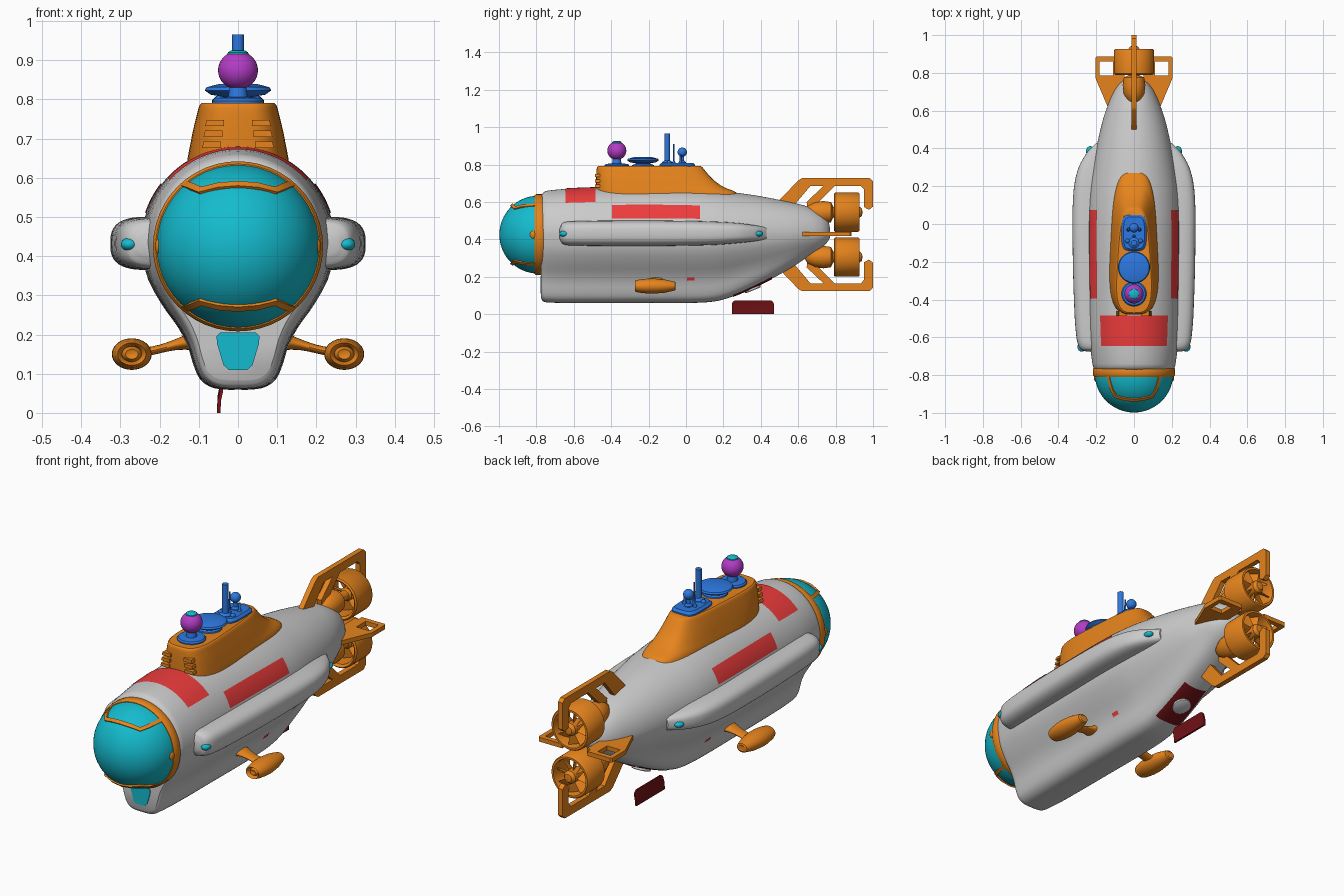
import bpy, bmesh
from math import sin, cos, pi, radians, sqrt
from mathutils import Vector as V

if "Cube" in bpy.data.objects:
    bpy.data.objects.remove(bpy.data.objects["Cube"])

def material(name, rgb):
    m = bpy.data.materials.new(name)
    m.diffuse_color = (*rgb, 1)
    m.use_nodes = True
    m.node_tree.nodes["Principled BSDF"].inputs["Base Color"].default_value = m.diffuse_color
    return m

ORANGE = material("orange", (0.79, 0.23, 0.012))
TEAL = material("teal", (0.007, 0.5, 0.62))
RED = material("red", (0.85, 0.045, 0.045))
DARK = material("dark_red", (0.17, 0.006, 0.008))
BLUE = material("blue", (0.026, 0.19, 0.75))
PURPLE = material("purple", (0.45, 0.045, 0.56))

# ---------- helpers ----------
def loft(name, rings, mat=None, caps=True, closed=True, mirror=False, angle=38):
    n = len(rings[0])
    verts = [tuple(p) for r in rings for p in r]
    faces = [(i*n + j, i*n + (j+1) % n, (i+1)*n + (j+1) % n, (i+1)*n + j)
             for i in range(len(rings)-1) for j in range(n if closed else n-1)]
    if caps:
        faces += [tuple(range(n))[::-1], tuple(range((len(rings)-1)*n, len(rings)*n))]
    me = bpy.data.meshes.new(name)
    me.from_pydata(verts, [], faces)
    bm = bmesh.new()
    bm.from_mesh(me)
    bmesh.ops.remove_doubles(bm, verts=bm.verts, dist=1e-5)
    bmesh.ops.recalc_face_normals(bm, faces=bm.faces)
    bm.to_mesh(me)
    bm.free()
    me.polygons.foreach_set("use_smooth", [True]*len(me.polygons))
    me.set_sharp_from_angle(angle=radians(angle))
    ob = bpy.data.objects.new(name, me)
    bpy.context.collection.objects.link(ob)
    if mat:
        me.materials.append(mat)
    if mirror:
        ob.modifiers.new("Mirror", "MIRROR")
    return ob

def lathe(name, prof, origin, axis, mat, scale=(1, 1), seg=32, **kw):
    # prof holds (radius, distance along axis)
    q = V((0, 0, 1)).rotation_difference(V(axis))
    rings = [[V(origin) + q @ V((r*scale[0]*cos(2*pi*k/seg), r*scale[1]*sin(2*pi*k/seg), h))
              for k in range(seg)] for r, h in prof]
    return loft(name, rings, mat, caps=False, **kw)

def blob(name, c, r, mat, **kw):
    prof = [(sin(pi*i/16) if 0 < i < 16 else 0, -r[2]*cos(pi*i/16)) for i in range(17)]
    return lathe(name, prof, c, (0, 0, 1), mat, scale=r[:2], **kw)

def prism(name, poly, plane, lo, hi, mat, **kw):
    f = {"yz": lambda a, b, t: (t, a, b), "xz": lambda a, b, t: (a, t, b),
         "xy": lambda a, b, t: (a, b, t)}[plane]
    return loft(name, [[f(a, b, t) for a, b in poly] for t in (lo, hi)], mat, **kw)

def interp(tab, x):
    # smooth interpolation of table rows whose first column is x
    n = len(tab)
    i = max(0, min(n-2, sum(r[0] <= x for r in tab) - 1))
    def slope(k, c):
        a, b = tab[max(k-1, 0)], tab[min(k+1, n-1)]
        return (b[c]-a[c]) / (b[0]-a[0])
    a, b = tab[i], tab[i+1]
    h = b[0]-a[0]
    t = (x-a[0])/h
    return [(2*t**3-3*t*t+1)*a[c] + (t**3-2*t*t+t)*h*slope(i, c) + (3*t*t-2*t**3)*b[c]
            + (t**3-t*t)*h*slope(i+1, c) for c in range(1, len(a))]

def samples(tab, k):
    return [a[0] + (b[0]-a[0])*j/k for a, b in zip(tab, tab[1:]) for j in range(k)] + [tab[-1][0]]

def sup(a, n):
    f = lambda v: (1 if v >= 0 else -1)*abs(v)**(2/n)
    return f(cos(a)), f(sin(a))

# ---------- hull: y, top, bottom, half width, keel amount ----------
CZ = 0.43
HULL = [(-.775, .63, .085, .20, 1), (-.765, .648, .07, .212, 1), (-.74, .66, .063, .22, 1),
        (-.6, .672, .06, .237, 1), (-.3, .68, .06, .245, 1), (0, .677, .06, .247, 1),
        (.15, .665, .068, .24, 1), (.25, .652, .095, .227, .95), (.4, .63, .16, .2, .7),
        (.55, .60, .24, .165, .4), (.65, .575, .305, .13, .2), (.72, .54, .35, .095, 0),
        (.76, .50, .39, .055, 0), (.77, .46, .41, .02, 0)]
KEEL = [(0, 1, 0), (1, .94, .22), (2, .79, .41), (3, .62, .57), (4, .52, .70),
        (5, .46, .83), (6, .39, .93), (7, .27, .985), (8, .12, 1), (9, 0, 1)]

def hull_point(y, u, off=0.0):
    # u: 0 top, 0.5 right side, 1 bottom, 1.5 left side
    if off:
        p, a, b = hull_point(y, u), hull_point(y, u-.01), hull_point(y, u+.01)
        return p + V((a.z-b.z, 0, b.x-a.x)).normalized()*off
    u %= 2
    s, u = (1, u) if u <= 1 else (-1, 2-u)
    top, bot, w, k = interp(HULL, y)
    if u <= .5:
        return V((s*w*sin(u*pi), y, CZ + (top-CZ)*cos(u*pi)))
    kx, kz = interp(KEEL, (u-.5)*18)
    return V((s*w*(k*kx + (1-k)*sin(u*pi)), y, CZ - (CZ-bot)*(k*kz - (1-k)*cos(u*pi))))

loft("hull", [[hull_point(y, j/48) for j in range(96)] for y in samples(HULL, 4)])

def patch(name, y0, y1, u0, u1, mat, mirror=False):
    loft(name, [[hull_point(y0+(y1-y0)*i/14, u0+(u1-u0)*j/16, .003) for j in range(17)]
                for i in range(15)], mat, caps=False, closed=False, mirror=mirror)

patch("top_panel", -.645, -.485, -.262, .262, RED)
patch("side_panel", -.395, .075, .29, .395, RED, True)
patch("small_marker", .005, .045, .69, .712, RED, True)
patch("hatch_opening", .25, .46, .87, 1.13, DARK)
lathe("hatch_disc", [(0, -.01), (.045, -.01), (.045, .009), (.04, .012), (0, .012)],
      (0, .355, interp(HULL, .355)[1]), (0, .4, -1), None)
# hanging hatch door
loft("hatch_door", [[(-.038, y, t), (-.043, y, t*.6), (-.045, y, 0), (-.054, y, 0),
                     (-.052, y, t*.6), (-.046, y, t)]
                    for y, t in ((.245, .055), (.25, .066), (.262, .074), (.453, .074),
                                 (.465, .066), (.47, .055))], DARK)
# keel window
prism("keel_window", [(-.045, .205), (.045, .205), (.055, .195), (.053, .175), (.037, .122),
                      (.024, .11), (-.024, .11), (-.037, .122), (-.053, .175), (-.055, .195)],
      "xz", -.779, -.765, TEAL)

# ---------- side pontoons: y, outer x, low z, high z ----------
PONT = [(-.675, .255, .40, .46), (-.66, .285, .375, .488), (-.6, .305, .367, .497),
        (-.4, .318, .365, .5), (-.1, .325, .365, .5), (.15, .322, .37, .495),
        (.28, .30, .38, .487), (.37, .255, .39, .475), (.43, .20, .40, .465)]
rings = []
for y in samples(PONT, 4):
    xo, lo, hi = interp(PONT, y)
    rings.append([((xo+.12)/2 + (xo-.12)/2*sup(a, 3)[0], y, (lo+hi)/2 + (hi-lo)/2*sup(a, 3)[1])
                  for a in [2*pi*j/40 for j in range(40)]])
loft("pontoon", rings, mirror=True)
blob("pontoon_front_window", (.277, -.65, .43), (.022, .026, .017), TEAL, mirror=True)
blob("pontoon_rear_window", (.232, .385, .43), (.022, .027, .015), TEAL, mirror=True)

# ---------- front dome ----------
R, C = .208, V((0, -.79, .425))
lathe("dome", [(R*sin(pi/2*i/16) if i else 0, R*cos(pi/2*i/16)) for i in range(17)] + [(R, -.02)],
      C, (0, -1, 0), TEAL, seg=48)
lathe("dome_ring", [(.2, -.81), (.21, -.81), (.217, -.8), (.217, -.768), (.21, -.758), (.19, -.758)],
      (0, 0, .425), (0, 1, 0), ORANGE, seg=48)
key = [(-.137, .157), (-.115, .149), (-.094, .14), (-.05, .151), (0, .155)]
key += [(-x, z) for x, z in key[-2::-1]]
for s, nm in ((1, "upper"), (-1, "lower")):
    ns = [V((x, -sqrt(max(R*R-x*x-z*z, 0)), s*z)).normalized() for x, z in key]
    rings = []
    for i, n in enumerate(ns):
        side = (ns[min(i+1, 8)] - ns[max(i-1, 0)]).cross(n).normalized()*.009
        rings.append([C+n*.2-side, C+n*.216-side, C+n*.216+side, C+n*.2+side])
    loft(nm + "_dome_frame", rings, ORANGE)
blob("dome_hinge", (.2, -.815, .425), (.012, .02, .022), ORANGE, mirror=True)

# ---------- tower: z, front y, rear y, front half width, rear half width ----------
TOWER = [(.60, -.48, .29, .147, .112), (.65, -.48, .27, .141, .105), (.68, -.48, .20, .135, .1),
         (.72, -.48, .145, .127, .092), (.76, -.479, .108, .117, .082),
         (.785, -.476, .088, .11, .074), (.791, -.47, .08, .104, .068)]
rings = []
for z in samples(TOWER, 3):
    y0, y1, wf, wb = interp(TOWER, z)
    ring = []
    for j in range(64):
        c, s = sup(2*pi*j/64, 3.4)
        ring.append(((wf+(wb-wf)*(c+1)/2)*s, (y0+y1)/2 + (y1-y0)/2*c, z))
    rings.append(ring)
loft("tower", rings, ORANGE)
for i, z in enumerate((.74, .712, .684)):
    x = .076 + .004*i
    prism(f"tower_vent_{i+1}", [(x-.04, z-.008), (x+.008, z-.008), (x+.004, z+.008), (x-.04, z+.008)],
          "xz", -.487, -.46, ORANGE, mirror=True)

# ---------- deck equipment ----------
Z = (0, 0, 1)
lathe("lamp_base", [(.066, .78), (.066, .796), (.06, .803), (.025, .806), (.02, .84)], (0, -.37, 0), Z, BLUE)
blob("lamp_ball", (0, -.37, .874), (.051, .051, .049), PURPLE)
lathe("lamp_cap", [(.027, .912), (.026, .92), (.018, .925), (0, .926)], (0, -.37, 0), Z, TEAL)
lathe("dish", [(.062, .78), (.058, .797), (.035, .806), (.07, .812), (.085, .823), (.08, .831),
               (.05, .839), (0, .841)], (0, -.23, 0), Z, BLUE, seg=40)
loft("mast_plate", [[(w*sup(2*pi*j/40, 4)[0], -.047 + (w+.03)*sup(2*pi*j/40, 4)[1], z)
                     for j in range(40)] for w, z in ((.066, .78), (.066, .798), (.055, .809))], BLUE)
def post(name, x, y, r, z0, z1):
    lathe(name, [(r*1.9, z0), (r*1.9, z0+.012), (r, z0+.022), (r, z1), (0, z1)], (x, y, 0), Z, BLUE, seg=20)
post("periscope", 0, -.1, .015, .8, .965)
post("thin_aerial", 0, -.065, .004, .8, .91)
post("ball_aerial_stem", 0, -.02, .01, .8, .86)
blob("ball_aerial", (0, -.02, .866), (.025, .025, .025), BLUE)
for s, nm in ((-1, "left"), (1, "right")):
    post(nm + "_short_aerial", s*.03, -.03, .005, .8, .85)
    blob(nm + "_plate_knob", (s*.035, -.09, .81), (.012, .012, .012), BLUE)

# ---------- tail fins, propellers ----------
FIN = {"fin_edge": [(.49, .60), (.60, .715), (.62, .727), (.735, .727), (.735, .685), (.665, .685), (.585, .59), (.55, .57)],
       "fin_brace": [(.65, .56), (.645, .60), (.735, .685), (.795, .685), (.70, .59), (.70, .54)],
       "fin_hook": [(.735, .727), (.982, .727), (1, .71), (1, .575), (.978, .558), (.953, .572),
                    (.953, .665), (.935, .685), (.735, .685)]}
for s, nm in ((1, "upper"), (-1, "lower")):
    for part, poly in FIN.items():
        prism(f"{nm}_{part}", [(y, .425 + s*(z-.425)) for y, z in poly], "yz", -.013, .013, ORANGE)
    zc = .425 + s*.12
    lathe(nm + "_motor", [(0, .63), (.035, .65), (.054, .69), (.06, .735), (.054, .775), (.03, .787),
                          (.024, .8), (.024, .85), (.032, .86), (.032, .925), (.02, .94), (0, .944)],
          (0, 0, zc), (0, 1, 0), ORANGE)
    lathe(nm + "_duct", [(.098, .79), (.105, .797), (.105, .92), (.1, .927), (.09, .927), (.087, .915),
                         (.087, .80), (.098, .79)], (0, 0, zc), (0, 1, 0), ORANGE, seg=48)
    for k in range(8):
        a = 2*pi*k/8
        e, t = V((cos(a), 0, sin(a))), V((-sin(a), 0, cos(a)))
        o = V((0, .885, zc))
        rings = [[o + e*r + t*(d*w) + V((0, d*.022 + f, 0)) for d, f in ((-1, -.003), (1, -.003), (1, .003), (-1, .003))]
                 for r, w in ((.025, .007), (.09, .02))]
        loft(f"{nm}_blade_{k+1}", rings, ORANGE)
SIDE = {"side_fin_edge": [(.09, .60), (.135, .61), (.205, .775), (.182, .785), (.15, .72), (.06, .70)],
        "side_fin_brace": [(.06, .70), (.15, .72), (.182, .785), (.10, .785), (.05, .77)],
        "side_fin_outer": [(.182, .785), (.205, .775), (.205, .878), (.198, .886), (.182, .86)],
        "side_fin_rear": [(.182, .86), (.198, .886), (.07, .886), (.07, .86)],
        "side_fin_inner": [(.05, .77), (.11, .785), (.11, .86), (.05, .86)]}
for part, poly in SIDE.items():
    prism(part, poly, "xy", .417, .439, ORANGE, mirror=True)

# ---------- side thrusters ----------
lathe("thruster_pod", [(0, -.262), (.016, -.268), (.021, -.262), (.025, -.248), (.03, -.268), (.036, -.274),
                       (.043, -.255), (.05, -.21), (.051, -.17), (.045, -.115), (.034, -.075),
                       (.028, -.058), (.02, -.055), (0, -.06)], (.271, 0, .15), (0, 1, 0), ORANGE,
      scale=(1, .79), mirror=True)
STRUT = [(.09, .19, .06, .032), (.125, .182, .046, .021), (.16, .174, .034, .014),
         (.2, .163, .03, .011), (.25, .152, .032, .012)]
rings = []
for x in samples(STRUT, 3):
    zc, hy, hz = interp(STRUT, x)
    rings.append([(x, -.16 + hy*cos(2*pi*j/24), zc + hz*sin(2*pi*j/24)) for j in range(24)])
loft("thruster_strut", rings, ORANGE, mirror=True)
